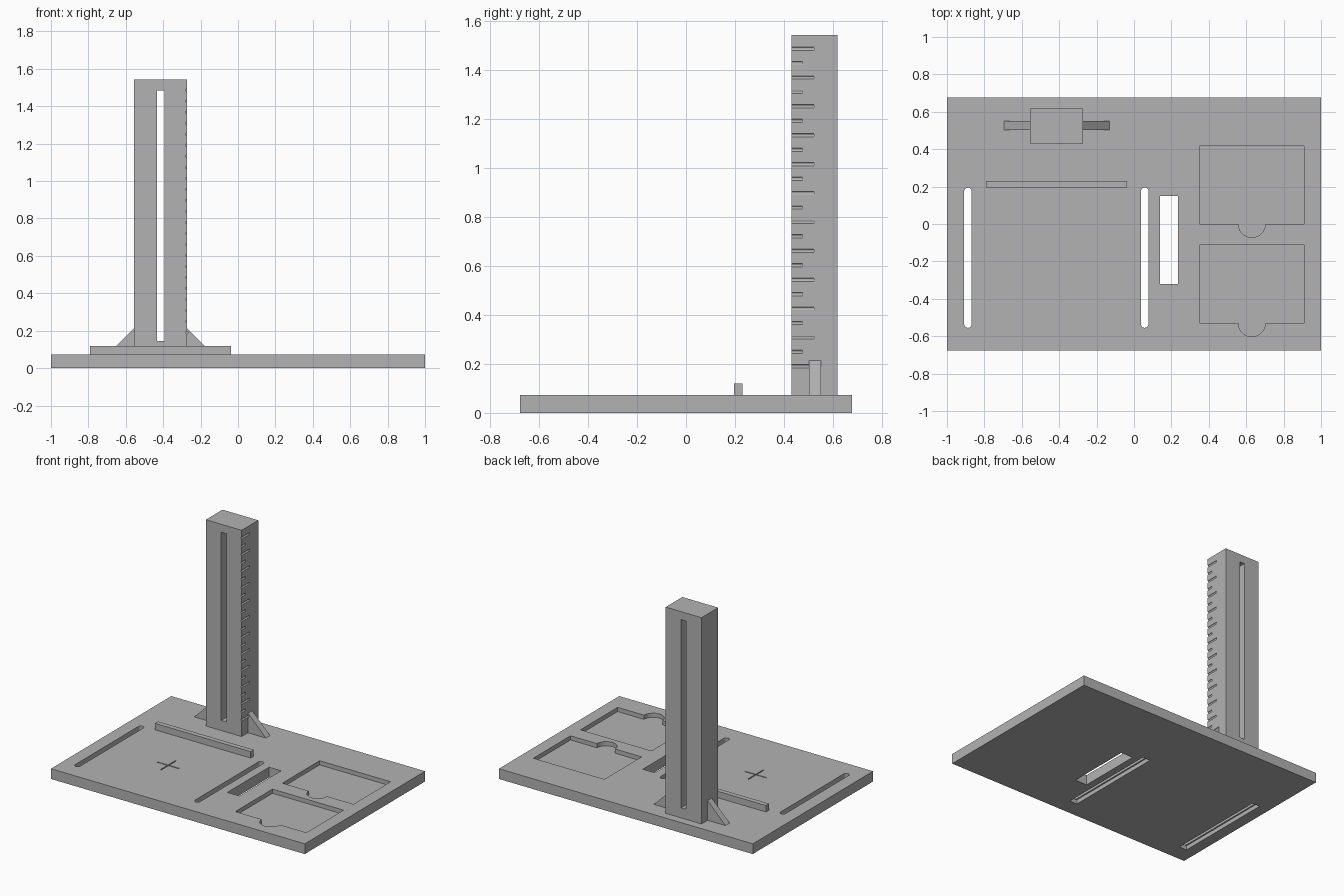
import bpy, bmesh, math
from mathutils import Matrix, Vector

if "Cube" in bpy.data.objects:
    bpy.data.objects.remove(bpy.data.objects["Cube"], do_unlink=True)

grey = bpy.data.materials.new("plain_grey")
grey.use_nodes = True
grey.diffuse_color = (0.45, 0.45, 0.45, 1)
grey.node_tree.nodes["Principled BSDF"].inputs["Base Color"].default_value = (0.45, 0.45, 0.45, 1)

TOP = 0.073          # upper face of the base
MID_X = -0.414       # centre line of column and fence


def box(bm, x, y, z):
    """Axis-aligned box from three (low, high) ranges."""
    centre = Vector([(a + b) / 2 for a, b in (x, y, z)])
    size = [b - a for a, b in (x, y, z)]
    bmesh.ops.create_cube(bm, size=1, matrix=Matrix.Translation(centre) @ Matrix.Diagonal((*size, 1)))


def prism(bm, points, shift):
    """Extrude a closed outline along a vector."""
    face = bm.faces.new([bm.verts.new(p) for p in points])
    moved = bmesh.ops.extrude_face_region(bm, geom=[face])["geom"]
    bmesh.ops.translate(bm, vec=shift, verts=[v for v in moved if isinstance(v, bmesh.types.BMVert)])


def arc(cx, cy, r, start, end, z, n=12):
    steps = [math.radians(start + (end - start) * i / n) for i in range(n + 1)]
    return [(cx + r * math.cos(a), cy + r * math.sin(a), z) for a in steps]


def finish(name, bm):
    bmesh.ops.recalc_face_normals(bm, faces=bm.faces)
    mesh = bpy.data.meshes.new(name)
    bm.to_mesh(mesh)
    bm.free()
    mesh.materials.append(grey)
    obj = bpy.data.objects.new(name, mesh)
    bpy.context.collection.objects.link(obj)
    return obj


def combine(obj, bm, operation="DIFFERENCE"):
    """Apply a boolean with a temporary solid."""
    tool = finish("cutter", bm)
    tool.hide_render = True
    mod = obj.modifiers.new("cut", "BOOLEAN")
    mod.object, mod.operation, mod.solver = tool, operation, "EXACT"
    bpy.context.view_layer.update()
    result = bpy.data.meshes.new_from_object(obj.evaluated_get(bpy.context.evaluated_depsgraph_get()))
    obj.modifiers.clear()
    obj.data = result
    bpy.data.objects.remove(tool, do_unlink=True)


# Base plate
bm = bmesh.new()
box(bm, (-1, 1), (-0.677, 0.677), (0, TOP))
base = finish("base_plate", bm)

# Long through slots with round ends, and wider channels underneath
bm, channels = bmesh.new(), bmesh.new()
for x in (-0.888, 0.057):
    outline = arc(x, 0.175, 0.02, 0, 180, -0.1) + arc(x, -0.535, 0.02, 180, 360, -0.1)
    prism(bm, outline, (0, 0, 0.3))
    box(channels, (x - 0.03, x + 0.03), (-0.555, 0.195), (-0.1, 0.03))
# Rectangular window
box(bm, (0.14, 0.235), (-0.32, 0.15), (-0.1, 0.2))
combine(base, bm)
combine(base, channels)

# Card trays with thumb notches
bm = bmesh.new()
for y in (0.0, -0.53):
    z = TOP - 0.03
    outline = [(0.35, y, z), *arc(0.63, y, 0.072, 180, 360, z, 20),
               (0.91, y, z), (0.91, y + 0.418, z), (0.35, y + 0.418, z)]
    prism(bm, outline, (0, 0, 0.1))
combine(base, bm)

# Engraved centre cross
for half_x, half_y in ((0.085, 0.004), (0.004, 0.085)):
    bm = bmesh.new()
    box(bm, (-0.41 - half_x, -0.41 + half_x), (-0.2 - half_y, -0.2 + half_y), (TOP - 0.006, 0.1))
    combine(base, bm)

# Fence rail
bm = bmesh.new()
box(bm, (MID_X - 0.377, MID_X + 0.377), (0.195, 0.23), (TOP - 0.02, 0.119))
finish("fence_rail", bm)

# Column with side gussets
bm = bmesh.new()
box(bm, (MID_X - 0.141, MID_X + 0.141), (0.431, 0.618), (TOP - 0.02, 1.542))
column = finish("column", bm)
for side in (-1, 1):
    bm = bmesh.new()
    profile = ((0.1, TOP - 0.02), (0.282, TOP - 0.02), (0.282, TOP), (0.141, 0.213), (0.1, 0.213))
    prism(bm, [(MID_X + side * x, 0.502, z) for x, z in profile], (0, 0.048, 0))
    combine(column, bm, "UNION")

# Column through slot
bm = bmesh.new()
box(bm, (MID_X - 0.02, MID_X + 0.02), (0.3, 0.8), (0.145, 1.485))
combine(column, bm)

# Scale grooves, alternating long and short
bm = bmesh.new()
for i in range(23):
    z = 0.19 + i * 0.0589
    end = 0.475 if i % 2 else 0.522
    ring = [(MID_X + 0.141 + 0.007 * math.cos(a), 0.41, z + 0.007 * math.sin(a))
            for a in (math.tau * (k + 0.5) / 12 for k in range(12))]
    prism(bm, ring, (0, end - 0.41, 0))
combine(column, bm)
